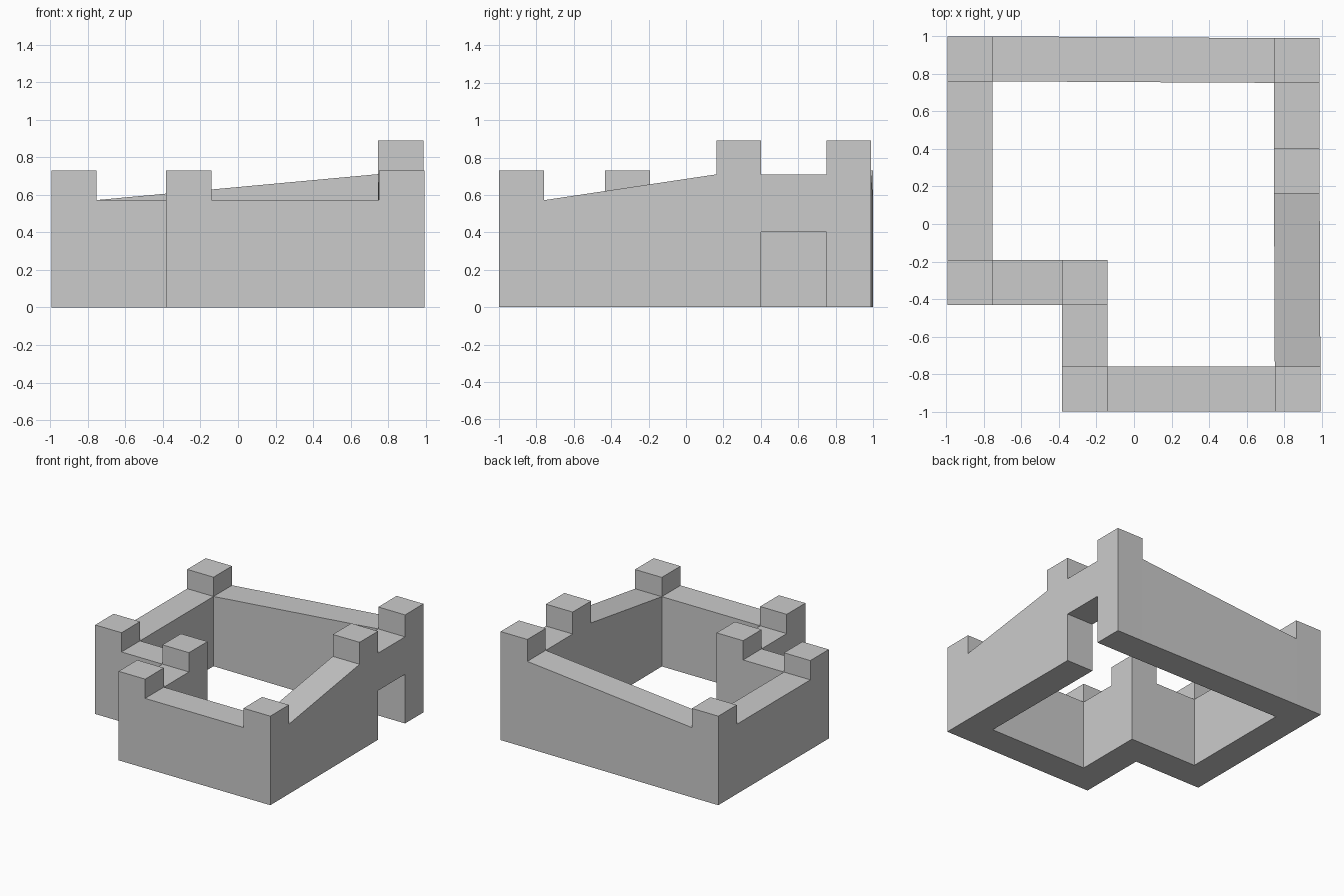
import bpy, bmesh

if "Cube" in bpy.data.objects:
    bpy.data.objects.remove(bpy.data.objects["Cube"])

stone = bpy.data.materials.new("grey stone")
stone.diffuse_color = (0.6, 0.6, 0.6, 1)
stone.use_nodes = True
stone.node_tree.nodes["Principled BSDF"].inputs["Base Color"].default_value = stone.diffuse_color

LOW, HIGH = 0.572, 0.71            # wall top heights
SHORT, TALL, GATE = 0.73, 0.89, 0.403   # post tops and gate opening


def prism(name, quad, tops, sides, base=0.0):
    """Block over a plan quad; sides holds, per edge, the z spans that are exposed.
    A span end of None follows the sloping top."""
    bm = bmesh.new()

    def face(pts):
        bm.faces.new([bm.verts.new(p) for p in pts])

    face([(x, y, z) for (x, y), z in zip(quad, tops)])
    face([(x, y, base) for x, y in reversed(quad)])
    for i, spans in enumerate(sides):
        j = (i + 1) % 4
        a, b = quad[i], quad[j]
        for lo, hi in spans:
            za = tops[i] if hi is None else hi
            zb = tops[j] if hi is None else hi
            face([(*a, lo), (*b, lo), (*b, zb), (*a, za)])
    bmesh.ops.remove_doubles(bm, verts=bm.verts, dist=1e-5)
    me = bpy.data.meshes.new(name)
    bm.to_mesh(me)
    bm.free()
    me.materials.append(stone)
    ob = bpy.data.objects.new(name, me)
    bpy.context.collection.objects.link(ob)


FULL = [(0, None)]


def over(h):
    """Side of a post that is only exposed above the wall joining it."""
    return [(h, None)]


def post(name, x0, x1, y0, y1, top, s=FULL, e=FULL, n=FULL, w=FULL):
    prism(name, [(x0, y0), (x1, y0), (x1, y1), (x0, y1)], [top] * 4, [s, e, n, w])
    return x0, x1, y0, y1


def wall_x(name, a, b, za, zb):
    """Wall running along x from post a to post b."""
    prism(name, [(a[1], a[2]), (b[0], b[2]), (b[0], b[3]), (a[1], a[3])],
          [za, zb, zb, za], [FULL, [], FULL, []])


def wall_y(name, a, b, za, zb, base=0.0):
    """Wall running along y from post a to post b."""
    side = [(base, None)]
    prism(name, [(a[0], a[3]), (a[1], a[3]), (b[1], b[2]), (b[0], b[2])],
          [za, za, zb, zb], [[], side, [], side], base)


# Posts at the corners and beside the gate
lo, hi = over(LOW), over(HIGH)
jamb = [(0, GATE), (HIGH, None)]
back_left = post("back_left_post", -0.993, -0.754, 0.76, 1.0, SHORT, s=lo, e=lo)
left = post("left_post", -0.993, -0.754, -0.432, -0.193, SHORT, e=lo, n=lo)
inner = post("inner_post", -0.383, -0.142, -0.432, -0.193, SHORT, s=lo, w=lo)
front_left = post("front_left_post", -0.383, -0.142, -1.0, -0.758, SHORT, e=lo, n=lo)
front_right = post("front_right_post", 0.75, 0.993, -1.0, -0.758, SHORT, n=lo, w=lo)
gate_front = post("gate_front_post", 0.746, 0.989, 0.163, 0.402, TALL, s=hi, n=jamb)
back_right = post("back_right_post", 0.746, 0.989, 0.752, 0.99, TALL, s=jamb, w=hi)

# Walls between the posts
wall_y("left_wall", left, back_left, LOW, LOW)
wall_x("notch_front_wall", left, inner, LOW, LOW)
wall_y("notch_side_wall", front_left, inner, LOW, LOW)
wall_x("front_wall", front_left, front_right, LOW, LOW)
wall_y("right_sloped_wall", front_right, gate_front, LOW, HIGH)
wall_x("back_sloped_wall", back_left, back_right, LOW, HIGH)

# Lintel over the gate opening
wall_y("gate_lintel", gate_front, back_right, HIGH, HIGH, GATE)
